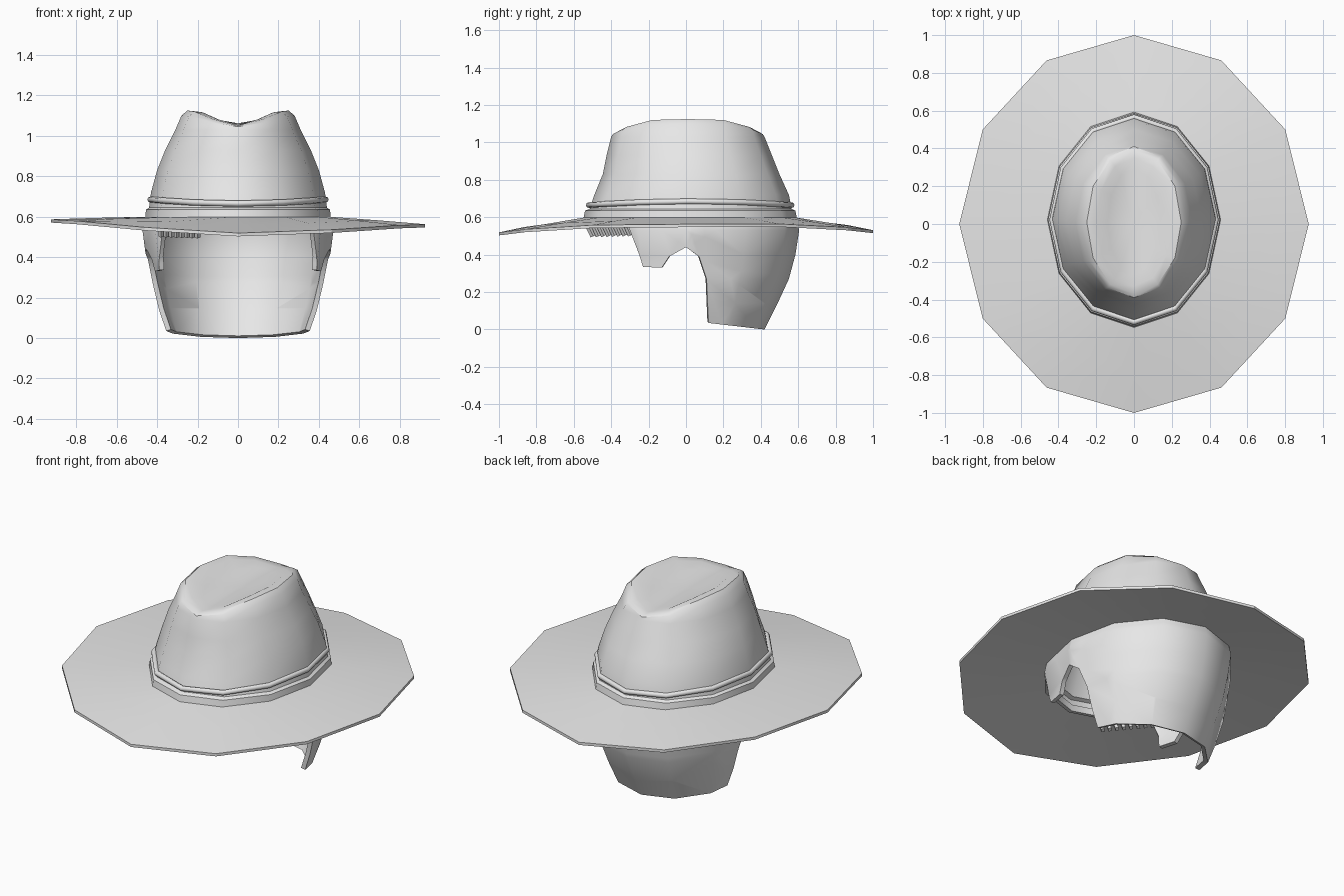
import bpy, bmesh, math
from mathutils import Vector, Matrix

SIDES = 12

cube = bpy.data.objects.get("Cube")
if cube:
    bpy.data.objects.remove(cube, do_unlink=True)

grey = bpy.data.materials.new("felt_grey")
grey.use_nodes = True
grey.diffuse_color = (0.8, 0.8, 0.8, 1)
grey.node_tree.nodes["Principled BSDF"].inputs["Base Color"].default_value = (0.8, 0.8, 0.8, 1)


def ring(rx, front, back, z):
    """Twelve-sided oval; z is a number or a function of the angle."""
    cy, ry = (front + back) / 2, (back - front) / 2
    pts = []
    for i in range(SIDES):
        a = i * math.tau / SIDES
        pts.append(Vector((rx * math.cos(a), cy + ry * math.sin(a), z(a) if callable(z) else z)))
    return pts


def loft(bm, rings, closed=False):
    rows = [[bm.verts.new(p) for p in r] for r in rings]
    pairs = list(zip(rows, rows[1:]))
    if closed:
        pairs.append((rows[-1], rows[0]))
    for low, high in pairs:
        for i in range(SIDES):
            j = (i + 1) % SIDES
            bm.faces.new((low[i], low[j], high[j], high[i]))
    return rows


def finish(bm, name, thickness=0, angle=40):
    mesh = bpy.data.meshes.new(name)
    bm.to_mesh(mesh)
    bm.free()
    mesh.materials.append(grey)
    obj = bpy.data.objects.new(name, mesh)
    bpy.context.collection.objects.link(obj)
    bpy.ops.object.select_all(action='DESELECT')
    obj.select_set(True)
    bpy.context.view_layer.objects.active = obj
    if thickness:
        mod = obj.modifiers.new("thickness", 'SOLIDIFY')
        mod.thickness = thickness
        mod.offset = -1
        bpy.ops.object.modifier_apply(modifier=mod.name)
    bpy.ops.object.shade_smooth_by_angle(angle=math.radians(angle))
    return obj


def sagging(top, drop):
    """Height that falls towards the front and back."""
    return lambda a: top - drop * math.sin(a) ** 4


# Crown with a lip at the base and a dented top
bm = bmesh.new()
rows = loft(bm, [
    ring(0.46, -0.55, 0.595, 0.585),
    ring(0.455, -0.54, 0.585, 0.635),
    ring(0.44, -0.515, 0.565, 0.645),
    ring(0.43, -0.49, 0.55, 0.72),
    ring(0.40, -0.445, 0.50, 0.83),
    ring(0.36, -0.425, 0.46, 0.93),
    ring(0.31, -0.40, 0.42, 1.03),
    ring(0.28, -0.39, 0.41, sagging(1.10, 0.055)),
    ring(0.25, -0.37, 0.39, sagging(1.125, 0.075)),
    ring(0.20, -0.33, 0.35, sagging(1.12, 0.068)),
    ring(0.14, -0.27, 0.29, sagging(1.085, 0.028)),
])
centre = bm.verts.new((0, 0.01, 1.062))
for i in range(SIDES):
    bm.faces.new((rows[-1][i], rows[-1][(i + 1) % SIDES], centre))
finish(bm, "crown", 0.012)


# Brim: thin closed plate, slightly tilted and drooping front and back
def brim_edge(a):
    return 0.575 - 0.05 * math.sin(a) ** 4 - 0.012 * math.cos(a) + 0.006 * math.sin(a)


bm = bmesh.new()
outer = ring(0.925, -1, 1, brim_edge)
middle = ring(0.69, -0.77, 0.79, lambda a: 0.5 * (brim_edge(a) + 0.602))
inner = ring(0.45, -0.535, 0.58, 0.6)
under = [[p - Vector((0, 0, 0.016)) for p in r] for r in (inner, middle, outer)]
loft(bm, [outer, middle, inner] + under, closed=True)
finish(bm, "brim", angle=30)

# Hat cord: round section swept around the crown
bm = bmesh.new()
section = []
for k in range(8):
    t = k * math.tau / 8
    r, h = 0.015 * math.cos(t), 0.015 * math.sin(t)
    section.append(ring(0.433 + r, -0.52 - r, 0.565 + r,
                        lambda a, h=h: 0.685 + h - 0.02 * math.sin(a) ** 2))
bmesh.ops.reverse_faces(bm, faces=bm.faces[:])
loft(bm, section, closed=True)
bmesh.ops.recalc_face_normals(bm, faces=bm.faces[:])
finish(bm, "hat_cord", angle=50)

# Neck drape: tapered tube trimmed to a side outline given as (y, z)
outline = [(-0.8, 0.7), (-0.8, 0.555), (-0.31, 0.555), (-0.25, 0.40), (-0.23, 0.335),
           (-0.13, 0.33), (-0.09, 0.39), (0, 0.44), (0.07, 0.39), (0.11, 0.27),
           (0.12, 0.035), (0.42, 0), (0.9, 0), (0.9, 0.7)]


def inside(y, z):
    hit = False
    for (y0, z0), (y1, z1) in zip(outline, outline[1:] + outline[:1]):
        if (z0 > z) != (z1 > z) and y < y0 + (z - z0) * (y1 - y0) / (z1 - z0):
            hit = not hit
    return hit


bm = bmesh.new()
loft(bm, [
    ring(0.36, -0.35, 0.41, -0.02),
    ring(0.41, -0.42, 0.49, 0.14),
    ring(0.44, -0.49, 0.55, 0.27),
    ring(0.455, -0.52, 0.585, 0.40),
    ring(0.472, -0.545, 0.605, 0.53),
    ring(0.455, -0.54, 0.59, 0.592),
])
for (y0, z0), (y1, z1) in zip(outline[1:], outline[2:-1]):
    bmesh.ops.bisect_plane(bm, geom=bm.verts[:] + bm.edges[:] + bm.faces[:], dist=0.0001,
                           plane_co=(0, y0, z0), plane_no=(0, z1 - z0, y0 - y1))
waste = []
for f in bm.faces:
    c = f.calc_center_median()
    if not inside(c.y, c.z):
        waste.append(f)
bmesh.ops.delete(bm, geom=waste, context='FACES')
finish(bm, "neck_drape", 0.025)

# Row of small ragged tabs under the front right of the brim
bm = bmesh.new()
start, end = Vector((-0.38, -0.31, 0.53)), Vector((-0.2, -0.51, 0.525))
for i in range(8):
    spot = start.lerp(end, i / 7)
    tilt = Matrix.Rotation(math.radians(25), 4, 'X') @ Matrix.Rotation(0.8, 4, 'Z')
    bmesh.ops.create_cube(bm, size=1, matrix=Matrix.Translation(spot) @ tilt
                          @ Matrix.Diagonal((0.022, 0.018, 0.06, 1)))
finish(bm, "ragged_tabs", angle=30)
